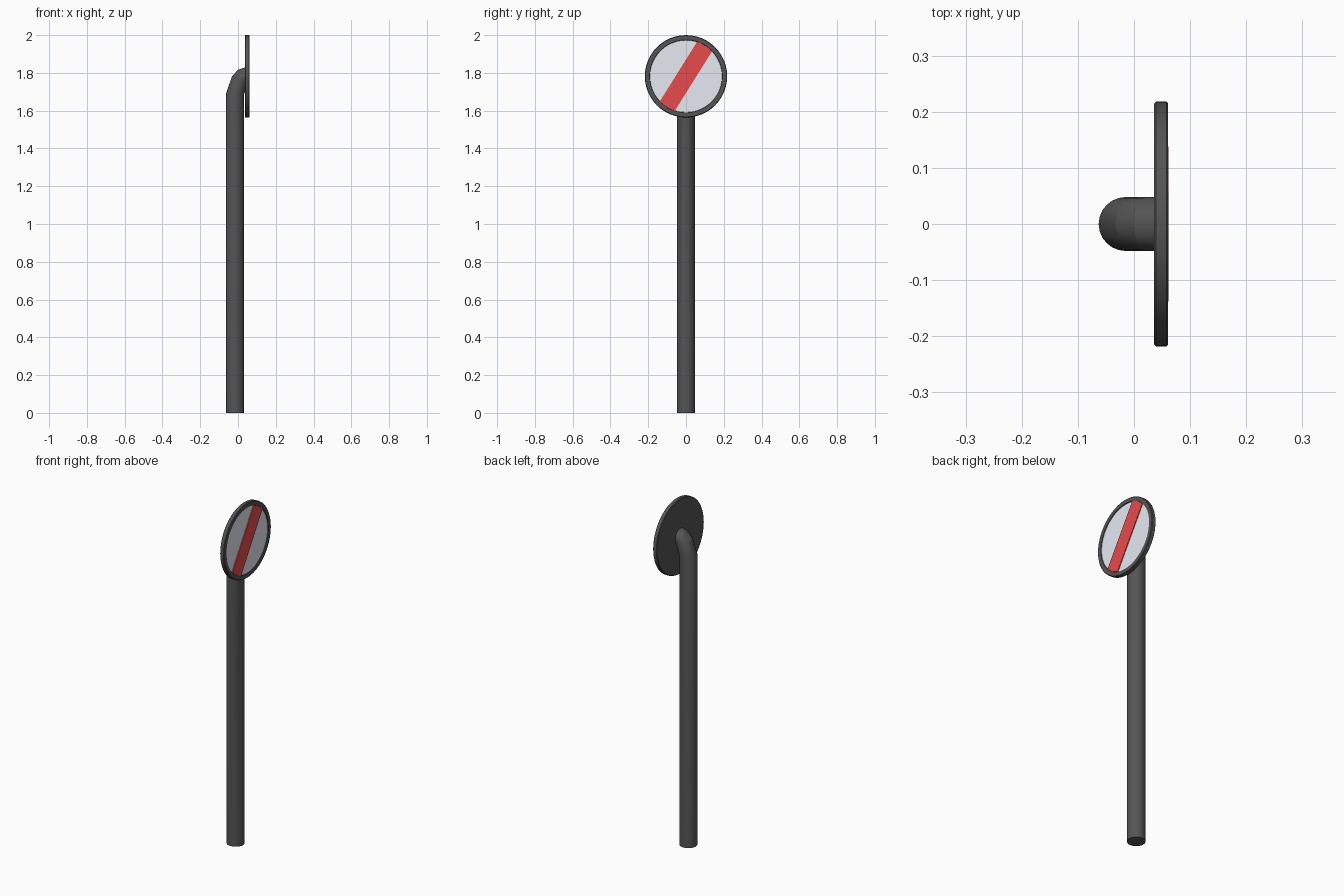
import bpy, bmesh
from math import sin, cos, pi, radians, asin

if "Cube" in bpy.data.objects:
    bpy.data.objects.remove(bpy.data.objects["Cube"])

SIGN_Z, SIDES = 1.782, 48


def material(name, color):
    m = bpy.data.materials.new(name)
    m.diffuse_color = (*color, 1)
    m.use_nodes = True
    m.node_tree.nodes["Principled BSDF"].inputs["Base Color"].default_value = m.diffuse_color
    return m


def finish(bm, name, mat, angle):
    bmesh.ops.recalc_face_normals(bm, faces=bm.faces)
    mesh = bpy.data.meshes.new(name)
    bm.to_mesh(mesh)
    bm.free()
    ob = bpy.data.objects.new(name, mesh)
    bpy.context.collection.objects.link(ob)
    mesh.materials.append(mat)
    bpy.ops.object.select_all(action='DESELECT')
    ob.select_set(True)
    bpy.context.view_layer.objects.active = ob
    bpy.ops.object.shade_smooth_by_angle(angle=radians(angle))
    return ob


def loft(rings, name, mat, angle):
    """Bridge rings of points and cap both ends."""
    bm = bmesh.new()
    loops = [[bm.verts.new(p) for p in ring] for ring in rings]
    n = len(loops[0])
    for a, b in zip(loops, loops[1:]):
        for i in range(n):
            j = (i + 1) % n
            bm.faces.new((a[i], a[j], b[j], b[i]))
    bm.faces.new(loops[0])
    bm.faces.new(loops[-1])
    return finish(bm, name, mat, angle)


def disc_ring(x, r):
    return [(x, r * cos(2 * pi * i / SIDES), SIGN_Z + r * sin(2 * pi * i / SIDES))
            for i in range(SIDES)]


dark = material("dark_metal", (0.09, 0.09, 0.09))
white = material("pale_face", (0.8, 0.82, 0.9))
red = material("red_stripe", (0.8, 0.07, 0.07))

# Pole: straight tube with a tight elbow into the back of the sign
R, N = 0.048, 24
path = [(-0.015, 0, 0), (-0.015, 1.69, 0), (0.009, 1.757, 30),
        (0.024, 1.775, 60), (0.04, SIGN_Z, 90)]
rings = []
for x, z, tilt in path:
    t = radians(tilt)
    rings.append([(x + R * cos(a) * cos(t), R * sin(a), z - R * cos(a) * sin(t))
                  for a in (2 * pi * i / N for i in range(N))])
loft(rings, "pole", dark, 20)

# Sign backing with a raised rim and a shallow recess
profile = [(0.036, 0.215), (0.039, 0.218), (0.058, 0.218),
           (0.061, 0.215), (0.061, 0.193), (0.054, 0.190)]
loft([disc_ring(x, r) for x, r in profile], "sign_rim", dark, 30)

# Pale face plate in the recess
loft([disc_ring(0.053, 0.191), disc_ring(0.057, 0.191)], "sign_face", white, 30)

# Diagonal stripe with ends following the round edge
r, half, lean = 0.192, 0.047, radians(58)
spread = asin(half / r)
angles = [lean + end + spread * k / 3 for end in (0, pi) for k in range(-3, 4)]
loft([[(x, r * cos(a), SIGN_Z + r * sin(a)) for a in angles]
      for x in (0.055, 0.0615)], "diagonal_stripe", red, 30)
